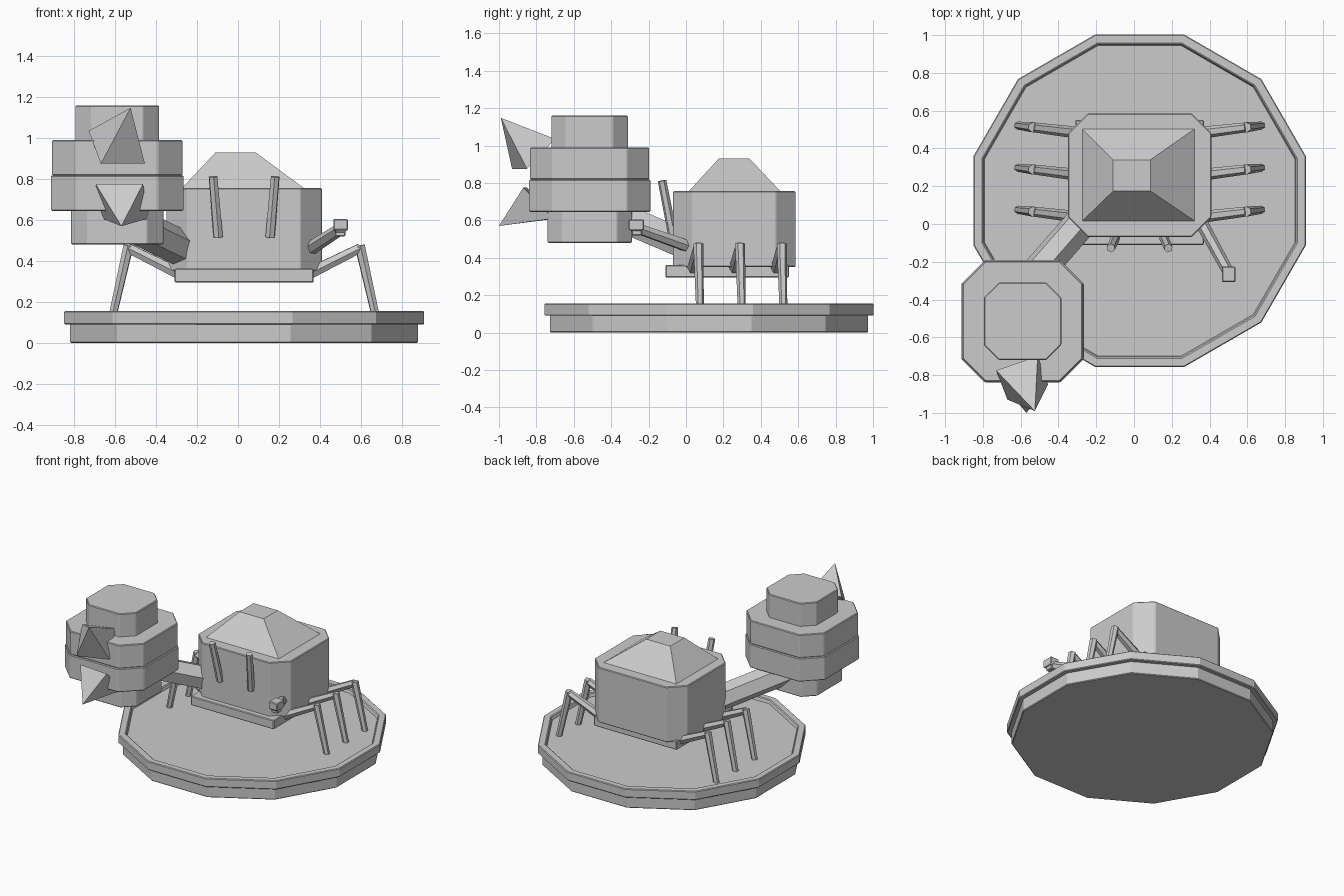
import bpy
import bmesh
from math import cos, sin, pi
from mathutils import Vector

if "Cube" in bpy.data.objects:
    bpy.data.objects.remove(bpy.data.objects["Cube"], do_unlink=True)

grey = bpy.data.materials.new("plain grey")
grey.use_nodes = True
grey.diffuse_color = (0.6, 0.6, 0.6, 1)
grey.node_tree.nodes["Principled BSDF"].inputs["Base Color"].default_value = (0.6, 0.6, 0.6, 1)


def loft(name, sections, closed=False, bevel=0.0):
    """Skin a list of equal point rings; cap the ends, or join them if closed."""
    bm = bmesh.new()
    rings = [[bm.verts.new(p) for p in ring] for ring in sections]
    pairs = list(zip(rings, rings[1:]))
    if closed:
        pairs.append((rings[-1], rings[0]))
    else:
        bm.faces.new(rings[0])
        bm.faces.new(rings[-1])
    for a, b in pairs:
        for i in range(len(a)):
            j = (i + 1) % len(a)
            bm.faces.new((a[i], a[j], b[j], b[i]))
    bmesh.ops.recalc_face_normals(bm, faces=bm.faces)
    mesh = bpy.data.meshes.new(name)
    bm.to_mesh(mesh)
    bm.free()
    mesh.materials.append(grey)
    ob = bpy.data.objects.new(name, mesh)
    bpy.context.collection.objects.link(ob)
    if bevel:
        mod = ob.modifiers.new("soft edge", "BEVEL")
        mod.width = bevel
        mod.segments = 1
        mod.limit_method = "ANGLE"
    return ob


def dodecagon(half, z):
    r = half / cos(pi / 12)
    return [(0.03 + r * cos(pi / 12 + k * pi / 6),
             0.123 + r * sin(pi / 12 + k * pi / 6), z) for k in range(12)]


def octagon(cx, cy, hx, hy, cut, z):
    """Rectangle with cut corners."""
    pts = []
    for sx, sy in ((1, 1), (-1, 1), (-1, -1), (1, -1)):
        corner = [(cx + sx * hx, cy + sy * (hy - cut), z),
                  (cx + sx * (hx - cut), cy + sy * hy, z)]
        pts += corner if sx * sy > 0 else corner[::-1]
    return pts


def rect(x0, x1, y0, y1, z):
    return [(x0, y0, z), (x1, y0, z), (x1, y1, z), (x0, y1, z)]


def rod(name, a, b, r0, r1, sides=6, turn=0.0):
    """Straight tapered bar between two points."""
    a, b = Vector(a), Vector(b)
    d = (b - a).normalized()
    u = d.cross(Vector((0, 0, 1))).normalized()
    v = u.cross(d)
    ring = lambda c, r: [c + r * (u * cos(t) + v * sin(t))
                         for t in (turn + 2 * pi * k / sides for k in range(sides))]
    return loft(name, [ring(a, r0), ring(b, r1)])


# Round base: disc with a raised, overhanging rim
loft("base_disc", [dodecagon(0.85, 0), dodecagon(0.85, 0.13)], bevel=0.005)
rim = [(0.82, 0.09), (0.88, 0.09), (0.88, 0.155), (0.83, 0.155), (0.82, 0.125)]
loft("base_rim", [dodecagon(h, z) for h, z in rim], closed=True, bevel=0.005)

# Body: floor plate, walls and hipped roof
loft("body_plate", [rect(-0.31, 0.37, -0.11, 0.55, z) for z in (0.295, 0.362)], bevel=0.005)
loft("body", [octagon(0.03, 0.258, 0.38, 0.327, 0.105, z) for z in (0.35, 0.757)], bevel=0.005)
loft("roof", [rect(-0.28, 0.33, 0.01, 0.51, 0.75), rect(-0.11, 0.087, 0.175, 0.34, 0.93)])

# Head: four stacked tiers
tiers = [("head_bottom", 0.225, 0.08, 0.48, 0.65),
         ("head_lower", 0.324, 0.125, 0.645, 0.818),
         ("head_upper", 0.318, 0.12, 0.818, 0.99),
         ("head_top", 0.205, 0.08, 0.985, 1.16)]
for name, half, cut, z0, z1 in tiers:
    loft(name, [octagon(-0.59, -0.515, half, half, cut, z) for z in (z0, z1)], bevel=0.005)


# Beak: two four-sided spikes
def spike(name, base, tip):
    loft(name, [base, [Vector(p).lerp(Vector(tip), 0.995) for p in base]])


spike("upper_spike", [(-0.67, -0.93, 0.875), (-0.455, -0.85, 0.875),
                      (-0.51, -0.70, 1.035), (-0.73, -0.775, 1.035)], (-0.525, -0.99, 1.148))
spike("lower_spike", [(-0.695, -0.85, 0.775), (-0.465, -0.87, 0.775),
                      (-0.43, -0.71, 0.61), (-0.67, -0.69, 0.61)], (-0.57, -1.0, 0.57))

# Neck beam, small left arm and its hand
rod("neck", (-0.62, -0.38, 0.63), (-0.27, 0.02, 0.46), 0.088, 0.088, turn=pi / 12)
rod("left_arm", (0.36, 0.0, 0.465), (0.5, -0.255, 0.555), 0.034, 0.03)
loft("left_hand", [rect(0.475, 0.525, -0.29, -0.235, 0.52), rect(0.475, 0.525, -0.29, -0.235, 0.545),
                   rect(0.466, 0.537, -0.308, -0.225, 0.55), rect(0.466, 0.537, -0.308, -0.225, 0.605)],
     bevel=0.005)

# Legs: three on each side
for side, s in (("left", 1), ("right", -1)):
    for i, part in enumerate(("front", "middle", "back")):
        y = 0.223 * i
        hip = (0.03 + s * 0.31, y + 0.035, 0.335)
        knee = (0.03 + s * 0.565, y + 0.066, 0.462)
        foot = (0.03 + s * 0.645, y + 0.075, 0.12)
        rod(f"{side}_{part}_thigh", hip, knee, 0.032, 0.026)
        rod(f"{side}_{part}_shin", (knee[0], knee[1], 0.475), foot, 0.027, 0.021)

# Two pegs leaning out of the front wall
for side, s in (("left", 1), ("right", -1)):
    rod(f"{side}_peg", (0.03 + s * 0.127, -0.07, 0.517), (0.03 + s * 0.152, -0.128, 0.812),
        0.025, 0.023)
